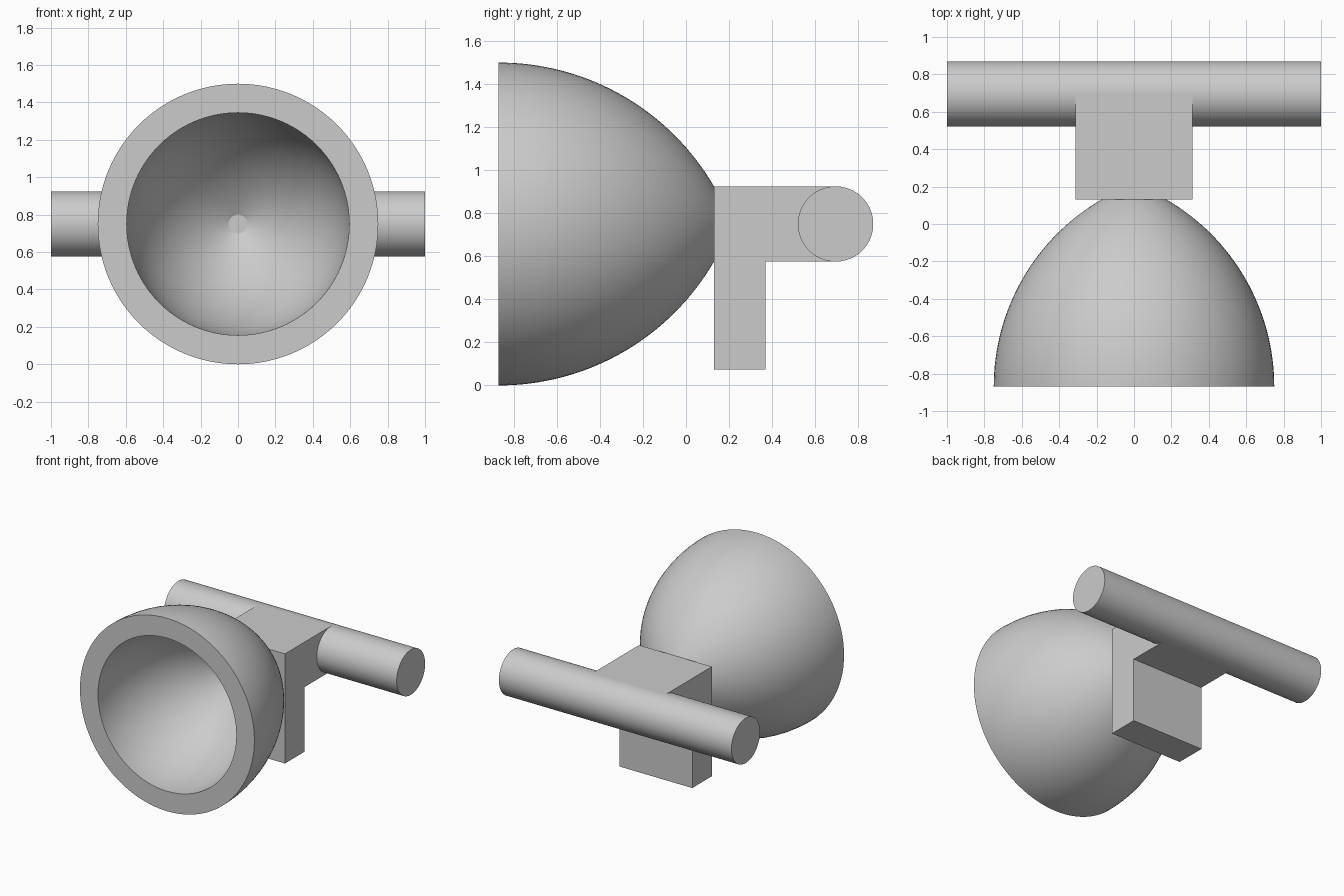
import bpy, bmesh, math
from mathutils import Matrix, Vector

cube = bpy.data.objects.get("Cube")
if cube:
    bpy.data.objects.remove(cube, do_unlink=True)

grey = bpy.data.materials.new("plain grey")
grey.use_nodes = True
GREY = (0.6, 0.6, 0.6, 1)
grey.diffuse_color = GREY
grey.node_tree.nodes["Principled BSDF"].inputs["Base Color"].default_value = GREY

AXIS_Z = 0.75      # height of the bowl and bar axes
FRONT, BACK = -0.87, 0.13
BAR_Y, BAR_R = 0.695, 0.175


def finish(bm, name):
    bmesh.ops.remove_doubles(bm, verts=bm.verts, dist=1e-5)
    bmesh.ops.recalc_face_normals(bm, faces=bm.faces)
    mesh = bpy.data.meshes.new(name)
    bm.to_mesh(mesh)
    bm.free()
    mesh.materials.append(grey)
    obj = bpy.data.objects.new(name, mesh)
    bpy.context.collection.objects.link(obj)
    bpy.ops.object.select_all(action="DESELECT")
    obj.select_set(True)
    bpy.context.view_layer.objects.active = obj
    bpy.ops.object.shade_smooth_by_angle(angle=math.radians(20))
    return obj


def arc(radius, end_radius, drop=0.407, steps=32):
    """Pointed-dome arc from the front rim back to end_radius, as (r, y)."""
    last = math.acos((end_radius + drop) / radius)
    return [(radius * math.cos(last * i / steps) - drop,
             FRONT + radius * math.sin(last * i / steps)) for i in range(steps + 1)]


# Hollow bowl: concentric inner and outer arcs, turned about the y axis
outer, inner = arc(1.157, 0.175), arc(1.002, 0.05)
profile = [(0, inner[-1][1])] + inner[::-1] + outer + [(0, outer[-1][1])]
bm = bmesh.new()
verts = [bm.verts.new((r, y, AXIS_Z)) for r, y in profile]
edges = [bm.edges.new(pair) for pair in zip(verts, verts[1:])]
bmesh.ops.spin(bm, geom=verts + edges, cent=(0, 0, AXIS_Z), axis=(0, 1, 0),
               angle=math.tau, steps=96)
finish(bm, "bowl")

# L-shaped bracket: side profile pushed across the width
top, under = AXIS_Z + BAR_R, AXIS_Z - BAR_R
side = [(BACK, 0.073), (0.37, 0.073), (0.37, under), (BAR_Y, under),
        (BAR_Y, top), (BACK, top)]
bm = bmesh.new()
face = bm.faces.new([bm.verts.new((-0.313, y, z)) for y, z in side])
grown = bmesh.ops.extrude_face_region(bm, geom=[face])["geom"]
bmesh.ops.translate(bm, vec=Vector((0.626, 0, 0)),
                    verts=[v for v in grown if isinstance(v, bmesh.types.BMVert)])
finish(bm, "bracket")

# Round cross bar
bm = bmesh.new()
bmesh.ops.create_cone(bm, cap_ends=True, segments=64, radius1=BAR_R, radius2=BAR_R,
                      depth=2, matrix=Matrix.Translation((0, BAR_Y, AXIS_Z))
                      @ Matrix.Rotation(math.pi / 2, 4, "Y"))
finish(bm, "cross_bar")
